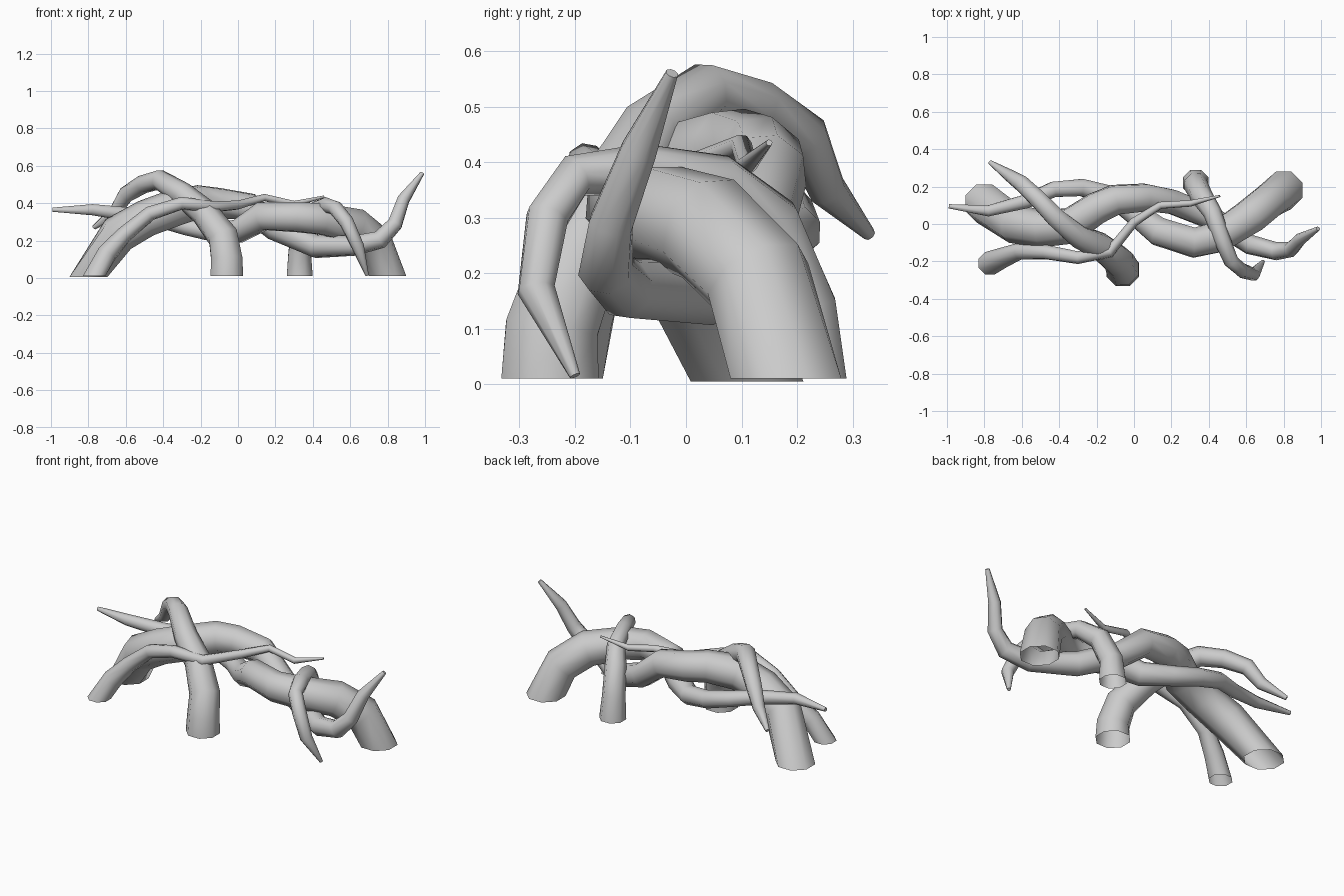
import bpy, bmesh, math
from mathutils import Vector

if "Cube" in bpy.data.objects:
    bpy.data.objects.remove(bpy.data.objects["Cube"], do_unlink=True)

SIDES = 8
bark = bpy.data.materials.new("grey_bark")
bark.use_nodes = True
bark.diffuse_color = (0.6, 0.6, 0.6, 1)
bark.node_tree.nodes["Principled BSDF"].inputs["Base Color"].default_value = bark.diffuse_color


def make_root(name, path):
    """Sweep a tapering ring along (x, y, z, radius) points; the foot is flat and open."""
    pts = [Vector(p[:3]) for p in path]
    bm = bmesh.new()
    rings = []
    side = Vector((1, 0, 0))
    for i, p in enumerate(pts):
        if i == 0:
            tangent = Vector((0, 0, 1))
        else:
            tangent = (p - pts[i - 1]).normalized()
            if i + 1 < len(pts):
                tangent += (pts[i + 1] - p).normalized()
            tangent.normalize()
        # carry the side direction along so the tube does not twist
        side = (side - tangent * side.dot(tangent)).normalized()
        up = tangent.cross(side)
        ring = []
        for k in range(SIDES):
            a = math.tau * (k + 0.5) / SIDES
            ring.append(bm.verts.new(p + path[i][3] * (side * math.cos(a) + up * math.sin(a))))
        rings.append(ring)
    for low, high in zip(rings, rings[1:]):
        for k in range(SIDES):
            n = (k + 1) % SIDES
            bm.faces.new((low[k], low[n], high[n], high[k]))
    bm.faces.new(rings[-1])
    mesh = bpy.data.meshes.new(name)
    bm.to_mesh(mesh)
    bm.free()
    mesh.materials.append(bark)
    obj = bpy.data.objects.new(name, mesh)
    bpy.context.collection.objects.link(obj)
    bpy.ops.object.select_all(action="DESELECT")
    obj.select_set(True)
    bpy.context.view_layer.objects.active = obj
    bpy.ops.object.shade_smooth_by_angle(angle=math.radians(60))


# Thick root arching from the -x foot, ending in an upturned tip
make_root("main_root_a", [
    (-.8, .11, .005, .11), (-.64, 0, .235, .105), (-.49, -.025, .32, .1),
    (-.34, -.01, .375, .1), (-.2, .085, .41, .09), (-.1, .13, .4, .085),
    (.06, .142, .38, .078), (.2, .12, .265, .07), (.42, .03, .168, .065),
    (.62, -.11, .172, .055), (.76, -.145, .205, .05), (.84, -.135, .29, .042),
    (.885, -.085, .42, .035), (.985, -.025, .56, .012)])

# Thick root arching from the +x foot, weaving behind the first
make_root("main_root_b", [
    (.8, .18, .01, .108), (.73, .13, .19, .1), (.62, .04, .28, .1),
    (.45, -.07, .315, .09), (.32, -.1, .325, .085), (.13, -.04, .33, .08),
    (0, .06, .25, .065), (-.13, .155, .245, .055), (-.28, .195, .275, .05),
    (-.43, .185, .315, .045), (-.58, .12, .34, .04), (-.78, .07, .365, .032),
    (-.99, .095, .365, .012)])

# Medium root climbing over the first from the front
make_root("crossing_root_front", [
    (-.06, -.245, .01, .095), (-.06, -.242, .1, .09), (-.08, -.2, .22, .085),
    (-.18, -.12, .35, .075), (-.3, -.065, .45, .065), (-.42, .035, .525, .055),
    (-.51, .13, .5, .05), (-.6, .215, .445, .045), (-.66, .255, .35, .035),
    (-.77, .33, .27, .012)])

# Medium root climbing over the second from the back
make_root("crossing_root_back", [
    (.33, .22, .01, .075), (.33, .21, .14, .065), (.36, .15, .29, .06),
    (.42, .06, .365, .05), (.47, -.08, .388, .045), (.52, -.2, .375, .04),
    (.58, -.25, .3, .04), (.64, -.27, .17, .035), (.69, -.2, .015, .01)])

# Thin root running along the front and over the top
make_root("thin_root", [
    (-.77, -.21, .01, .065), (-.7, -.18, .13, .055), (-.61, -.145, .23, .045),
    (-.47, -.15, .345, .04), (-.3, -.18, .4, .035), (-.13, -.15, .38, .03),
    (0, .01, .39, .025), (.14, .1, .43, .02), (.3, .11, .395, .018),
    (.46, .15, .435, .006)])
